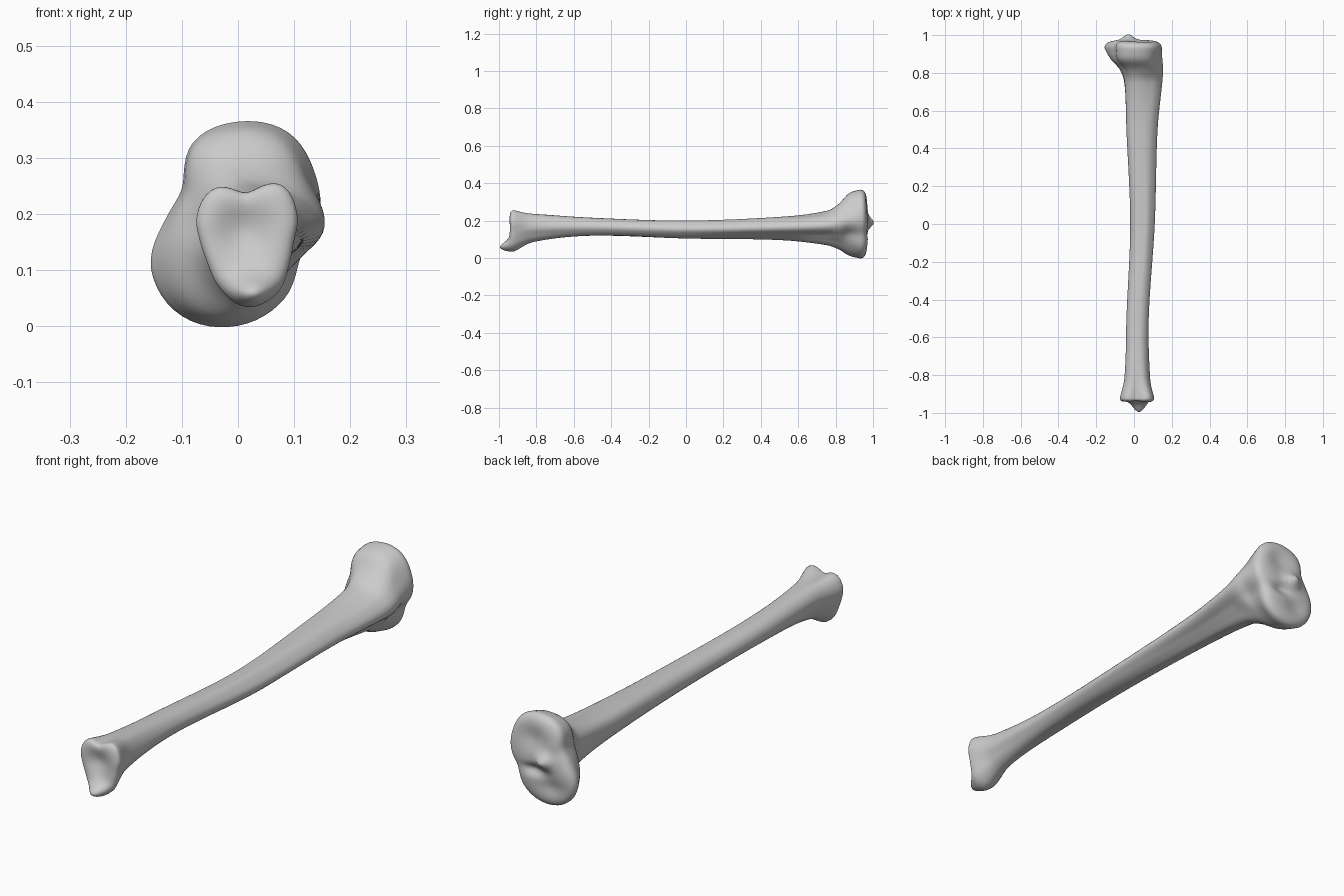
import bpy, bmesh
from math import sin, cos, tau, exp

cube = bpy.data.objects.get("Cube")
if cube:
    bpy.data.objects.remove(cube)

SIDES = 72
CAP_RINGS = 22

# Cross-sections in hundredths: y, centre x, centre z, then radii every 30 degrees from +x
SECTIONS = [
    (-92, 1.5, 15, 8.5, 10.5, 12, 8.8, 11.2, 10.2, 8.3, 8, 9.6, 11.7, 10.8, 8.8),
    (-82, 1.5, 16, 7, 7.5, 8.2, 7.6, 8.2, 7.5, 6.2, 6, 6.5, 7.5, 7.2, 6.5),
    (-50, 2, 16.5, 5.8, 5.5, 5.2, 5, 5.5, 6, 6, 5.5, 5, 4.5, 4.8, 5.2),
    (0, 4.5, 15.5, 6.5, 5.5, 5, 4.5, 5, 6, 6.5, 6, 5.5, 5, 5, 5.5),
    (50, 4, 16, 8.5, 7.5, 6.5, 6, 6.5, 8, 8, 7.5, 6.8, 6.3, 5.5, 6),
    (75, 4, 17, 11, 9.5, 8, 8, 9, 9.5, 9, 10, 10, 10, 8, 8),
    (82, 2, 18, 13.5, 12.5, 12, 11.2, 11, 9.5, 9, 11, 13, 13.5, 11, 11),
    (87, 0, 19, 15, 14.5, 16, 15.5, 14.5, 10.5, 11, 14, 17.5, 17.5, 14, 12),
    (93, 0, 19, 14.5, 16, 18, 17.5, 16, 11.5, 13, 18, 20, 19, 16.5, 13),
]


def hermite(p, q, mp, mq, t):
    return ((2*t**3 - 3*t**2 + 1)*p + (t**3 - 2*t**2 + t)*mp
            + (3*t**2 - 2*t**3)*q + (t**3 - t**2)*mq)


def section_at(i, t):
    """Smoothly blended section between stations i and i + 1."""
    def slope(k, c):
        a, b = SECTIONS[max(k - 1, 0)], SECTIONS[min(k + 1, len(SECTIONS) - 1)]
        return (b[c] - a[c]) / (b[0] - a[0])
    a, b = SECTIONS[i], SECTIONS[i + 1]
    span = b[0] - a[0]
    return [a[0] + span*t] + [hermite(a[c], b[c], slope(i, c)*span, slope(i + 1, c)*span, t)
                              for c in range(1, len(a))]


def outline(section):
    """Closed smooth outline of a section as (x, z) offsets from its centre."""
    radii = section[3:]
    n = len(radii)
    points = []
    for j in range(SIDES):
        k, t = divmod(j * n / SIDES, 1)
        r0, r1, r2, r3 = (radii[(int(k) + d) % n] for d in (-1, 0, 1, 2))
        r = hermite(r1, r2, (r2 - r0)/2, (r3 - r1)/2, t) / 100
        angle = tau * j / SIDES
        points.append((r*cos(angle), r*sin(angle)))
    return points


def bump(x, z, cx, cz, wx, wz):
    return exp(-((x - cx)/wx)**2 - ((z - cz)/wz)**2)


def knee_relief(x, z):
    """Two shallow dishes, a central spine and a groove below it."""
    return (0.045 + 0.03*bump(x, z, -0.03, 0.19, 0.035, 0.03)
            - 0.014*bump(x, z, 0.03, 0.27, 0.06, 0.05)
            - 0.014*bump(x, z, -0.06, 0.08, 0.06, 0.04)
            - 0.02*bump(x, z, 0.02, 0.14, 0.05, 0.02))


def ankle_relief(x, z):
    """Hollow joint face with a projecting lower lip."""
    return (0.028 - 0.022*bump(x, z, 0.01, 0.17, 0.05, 0.05)
            + 0.068*bump(x, z, 0.03, 0.05, 0.05, 0.035))


bm = bmesh.new()


def add_ring(coords):
    return [bm.verts.new(c) for c in coords]


def bridge(a, b):
    for j in range(SIDES):
        k = (j + 1) % SIDES
        bm.faces.new((a[j], a[k], b[k], b[j]))


# Shaft and flared ends
rings = []
for i in range(len(SECTIONS) - 1):
    steps = max(5, (SECTIONS[i + 1][0] - SECTIONS[i][0]) // 3)
    last = i == len(SECTIONS) - 2
    for s in range(steps + last):
        sec = section_at(i, s / steps)
        rings.append(add_ring((sec[1]/100 + x, sec[0]/100, sec[2]/100 + z)
                              for x, z in outline(sec)))
for a, b in zip(rings, rings[1:]):
    bridge(a, b)


# Rounded joint faces
def add_cap(section, rim, direction, relief):
    y, cx, cz = (v / 100 for v in section[:3])
    shape = outline(section)
    previous = rim
    for k in range(1, CAP_RINGS + 1):
        scale = 1 - (k / (CAP_RINGS + 1))**1.6
        rise = (1 - scale**4)**0.4
        ring = add_ring((cx + x*scale, y + direction*rise*relief(cx + x*scale, cz + z*scale),
                         cz + z*scale) for x, z in shape)
        bridge(previous, ring)
        previous = ring
    tip = bm.verts.new((cx, y + direction*relief(cx, cz), cz))
    for j in range(SIDES):
        bm.faces.new((previous[j], previous[(j + 1) % SIDES], tip))


add_cap(SECTIONS[0], rings[0], -1, ankle_relief)
add_cap(SECTIONS[-1], rings[-1], 1, knee_relief)
bmesh.ops.recalc_face_normals(bm, faces=bm.faces)

mesh = bpy.data.meshes.new("shin_bone")
bm.to_mesh(mesh)
bm.free()
bone = bpy.data.objects.new("shin_bone", mesh)
bpy.context.collection.objects.link(bone)

# Plain bone colour
grey = bpy.data.materials.new("bone_grey")
grey.use_nodes = True
colour = (0.6, 0.6, 0.6, 1)
grey.diffuse_color = colour
grey.node_tree.nodes["Principled BSDF"].inputs["Base Color"].default_value = colour
mesh.materials.append(grey)

# Soften the surface
smooth = bone.modifiers.new("soften", 'SMOOTH')
smooth.factor = 0.5
smooth.iterations = 2
mesh.shade_smooth()
